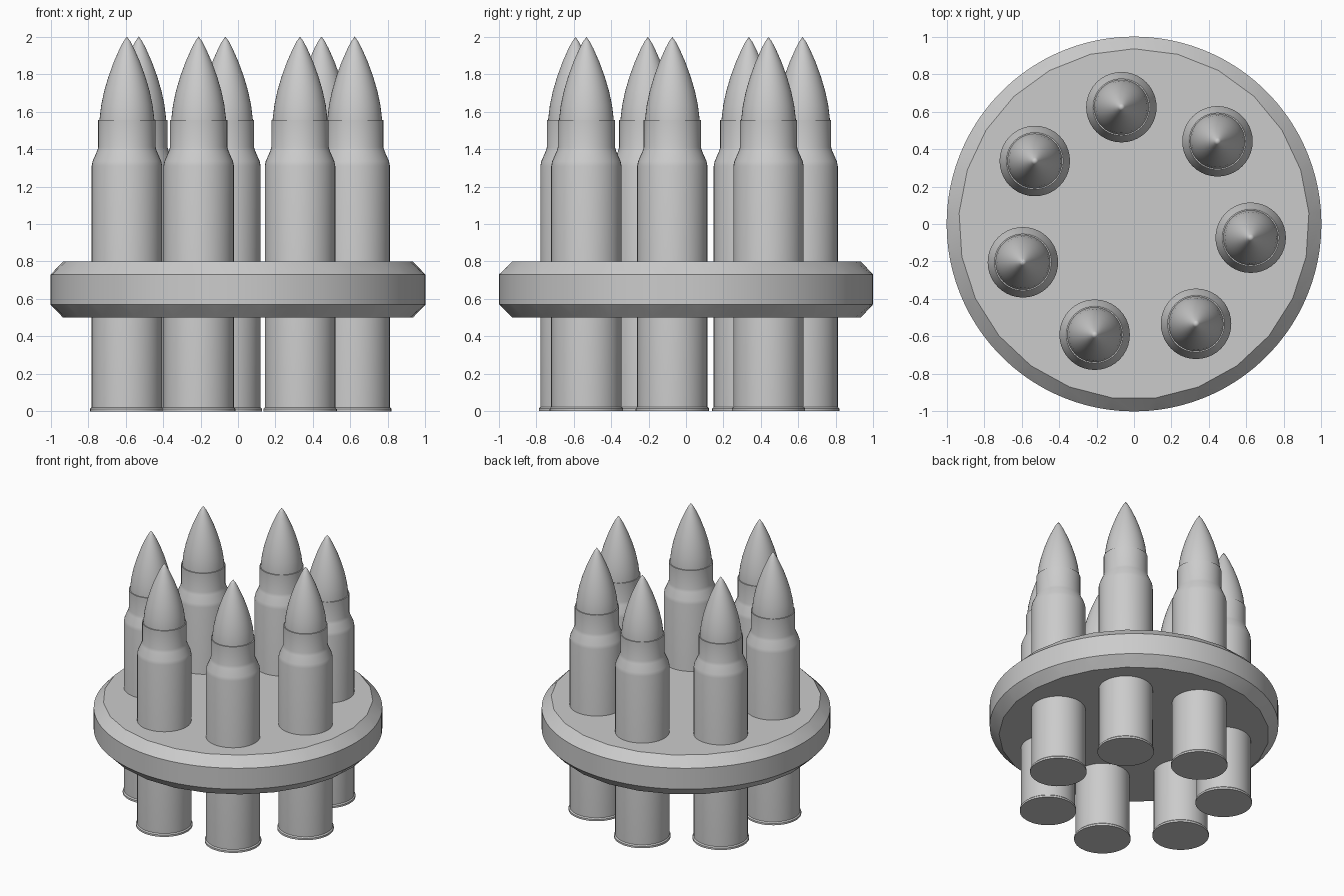
import bpy, bmesh, math

if "Cube" in bpy.data.objects:
    bpy.data.objects.remove(bpy.data.objects["Cube"])


def finish(name, bm, angle):
    bmesh.ops.recalc_face_normals(bm, faces=bm.faces)
    mesh = bpy.data.meshes.new(name)
    bm.to_mesh(mesh)
    bm.free()
    ob = bpy.data.objects.new(name, mesh)
    bpy.context.collection.objects.link(ob)
    bpy.ops.object.select_all(action='DESELECT')
    ob.select_set(True)
    bpy.context.view_layer.objects.active = ob
    bpy.ops.object.shade_smooth_by_angle(angle=math.radians(angle))
    return ob


def ring(bm, n, r, z):
    # first vertex points to +y
    return [bm.verts.new((r * math.sin(2 * math.pi * i / n),
                          r * math.cos(2 * math.pi * i / n), z)) for i in range(n)]


def lathe(name, profile, n=40):
    bm = bmesh.new()
    rings = [ring(bm, n, r, z) for r, z in profile]
    for a, b in zip(rings, rings[1:]):
        for i in range(n):
            k = (i + 1) % n
            bm.faces.new((a[i], a[k], b[k], b[i]))
    bm.faces.new(rings[0])
    bm.faces.new(rings[-1])
    bmesh.ops.remove_doubles(bm, verts=bm.verts, dist=1e-5)
    return finish(name, bm, 35)


# Round plate: smooth outer wall, coarser 25-sided top and bottom faces
IN, OUT = 25, 100
bm = bmesh.new()
low, high = ring(bm, OUT, 1, 0.57), ring(bm, OUT, 1, 0.73)
bottom, top = ring(bm, IN, 0.935, 0.5), ring(bm, IN, 0.935, 0.8)
bm.faces.new(bottom)
bm.faces.new(top)
for j in range(OUT):
    k = (j + 1) % OUT
    bm.faces.new((low[j], low[k], high[k], high[j]))
    a, b = (j + 2) // 4 % IN, (j + 3) // 4 % IN
    for outer, inner in ((low, bottom), (high, top)):
        verts = [outer[j], outer[k], inner[b]]
        if a != b:
            verts.append(inner[a])
        bm.faces.new(verts)
finish("holder_plate", bm, 30)

# One cartridge: rimmed case with shoulder and neck, plus pointed tip
case = lathe("cartridge_case", [(0.196, 0), (0.196, 0.014), (0.188, 0.022), (0.188, 1.31),
                                (0.183, 1.335), (0.159, 1.39), (0.153, 1.41), (0.153, 1.555)])
tip = lathe("cartridge_tip", [(0.146, 1.53), (0.146, 1.56), (0.137, 1.635), (0.121, 1.71),
                              (0.099, 1.785), (0.07, 1.865), (0.038, 1.937),
                              (0.018, 1.975), (0.0, 2.0)])

# Seven cartridges in a circle
for i in range(7):
    a = math.radians(-6.7) + i * 2 * math.pi / 7
    for part in (case, tip):
        ob = part if i == 0 else part.copy()
        if i:
            bpy.context.collection.objects.link(ob)
            ob.name = f"{part.name}_{i + 1}"
        ob.location = (0.627 * math.cos(a), 0.627 * math.sin(a), 0)
